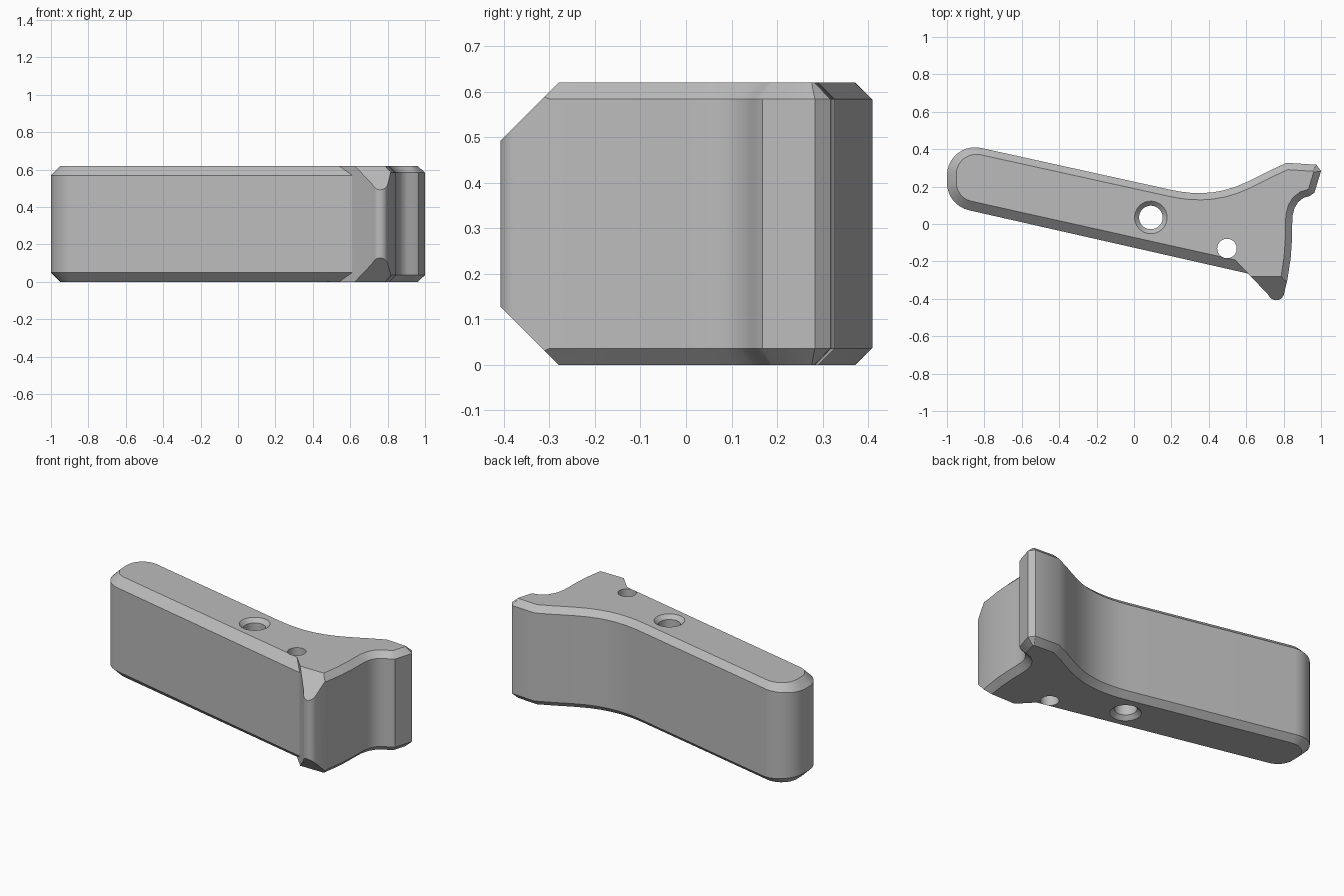
import bpy, bmesh, math
from mathutils import Vector

if "Cube" in bpy.data.objects:
    bpy.data.objects.remove(bpy.data.objects["Cube"])

H = 0.62          # body height
SIDE, END = 0.036, 0.05   # chamfer sizes

grey = bpy.data.materials.new("plain grey")
grey.diffuse_color = (0.5, 0.5, 0.5, 1)
grey.use_nodes = True
grey.node_tree.nodes["Principled BSDF"].inputs["Base Color"].default_value = grey.diffuse_color


def arc(cx, cy, r, a0, a1, n, d0, d1):
    """Arc points (x, y, chamfer) from angle a0 to a1 in degrees."""
    out = []
    for i in range(n + 1):
        t = i / n
        a = math.radians(a0 + (a1 - a0) * t)
        out.append((cx + r * math.cos(a), cy + r * math.sin(a), d0 + (d1 - d0) * t))
    return out


# Outline, counter-clockwise, starting at the inside corner of the spur
corner = (0.61, -0.265, END)
spur = [(0.715, -0.375, 0)] + arc(0.76, -0.365, 0.043, 225, 340, 6, 0, 0)
right = [(0.82, -0.30), (0.838, -0.18), (0.845, -0.08), (0.846, 0.0), (0.848, 0.045),
         (0.858, 0.085), (0.877, 0.117), (0.905, 0.139), (0.94, 0.15), (0.965, 0.168),
         (1.0, 0.283), (0.975, 0.317)]
back = [(0.815, 0.327), (0.72, 0.283), (0.66, 0.252), (0.60, 0.223), (0.54, 0.198),
        (0.48, 0.18), (0.42, 0.169), (0.36, 0.165), (0.30, 0.167), (0.25, 0.173), (0.20, 0.182)]
outline = [corner] + spur + [(x, y, SIDE) for x, y in right + back]
outline += arc(-0.85, 0.26, 0.15, 77.5, 180, 10, SIDE, END)
outline += arc(-0.85, 0.22, 0.15, 180, 257.2, 8, END, END)


def inset(i):
    """Mitred inset of one outline point."""
    if i == 0:
        return Vector((0.54, -0.192))   # chamfer runs into the spur wall
    n = len(outline)
    p, a, b = (Vector(outline[j % n][:2]) for j in (i, i - 1, i + 1))
    e1, e2 = (p - a).normalized(), (b - p).normalized()
    n1, n2 = Vector((-e1.y, e1.x)), Vector((-e2.y, e2.x))
    m = (n1 + n2).normalized()
    return p + m * outline[i][2] / max(m.dot(n1), 0.5)


# Body: four rings, chamfered at top and bottom
bm = bmesh.new()
N = len(outline)
inner = [inset(i) for i in range(N)]
rings = [
    [bm.verts.new((q.x, q.y, 0)) for q in inner],
    [bm.verts.new((x, y, d)) for x, y, d in outline],
    [bm.verts.new((x, y, H - d)) for x, y, d in outline],
    [bm.verts.new((q.x, q.y, H)) for q in inner],
]
bm.faces.new(list(reversed(rings[0])))
bm.faces.new(rings[3])
for lo, hi in zip(rings, rings[1:]):
    for i in range(N):
        j = (i + 1) % N
        bm.faces.new((lo[i], lo[j], hi[j], hi[i]))
bmesh.ops.remove_doubles(bm, verts=bm.verts, dist=1e-5)
# Sloped cuts on the spur, above and below
for z, s in ((H, 1), (0, -1)):
    cut = bmesh.ops.bisect_plane(bm, geom=bm.verts[:] + bm.edges[:] + bm.faces[:], dist=1e-6,
                                 plane_co=(0, -0.28, z), plane_no=(0, -1, s), clear_outer=True)
    edges = [e for e in cut["geom_cut"] if isinstance(e, bmesh.types.BMEdge)]
    bmesh.ops.holes_fill(bm, edges=edges, sides=0)
bmesh.ops.recalc_face_normals(bm, faces=bm.faces)


def make(name, bm):
    me = bpy.data.meshes.new(name)
    bm.to_mesh(me)
    bm.free()
    me.materials.append(grey)
    ob = bpy.data.objects.new(name, me)
    bpy.context.collection.objects.link(ob)
    return ob


body = make("lever_body", bm)


def hole(name, x, y, profile, seg=48):
    """Cut a round hole with the given (radius, z) profile."""
    bm = bmesh.new()
    rows = [[bm.verts.new((x + r * math.cos(2 * math.pi * k / seg),
                           y + r * math.sin(2 * math.pi * k / seg), z)) for k in range(seg)]
            for r, z in profile]
    bm.faces.new(list(reversed(rows[0])))
    bm.faces.new(rows[-1])
    for lo, hi in zip(rows, rows[1:]):
        for k in range(seg):
            m = (k + 1) % seg
            bm.faces.new((lo[k], lo[m], hi[m], hi[k]))
    cutter = make(name, bm)
    cutter.hide_render = True
    mod = body.modifiers.new(name, 'BOOLEAN')
    mod.operation, mod.solver, mod.object = 'DIFFERENCE', 'EXACT', cutter
    bpy.context.view_layer.objects.active = body
    bpy.ops.object.modifier_apply(modifier=name)
    bpy.data.objects.remove(cutter)


# Countersunk pivot hole and plain pin hole
R, C, E = 0.063, 0.024, 0.02
hole("pivot_hole", 0.09, 0.035,
     [(R + C + E, -E), (R, C), (R, H - C), (R + C + E, H + E)])
hole("pin_hole", 0.497, -0.131, [(0.052, -0.1), (0.052, H + 0.1)])

# Smooth curves, crisp chamfers
bpy.ops.object.select_all(action='DESELECT')
body.select_set(True)
bpy.context.view_layer.objects.active = body
bpy.ops.object.shade_smooth_by_angle(angle=math.radians(30))
